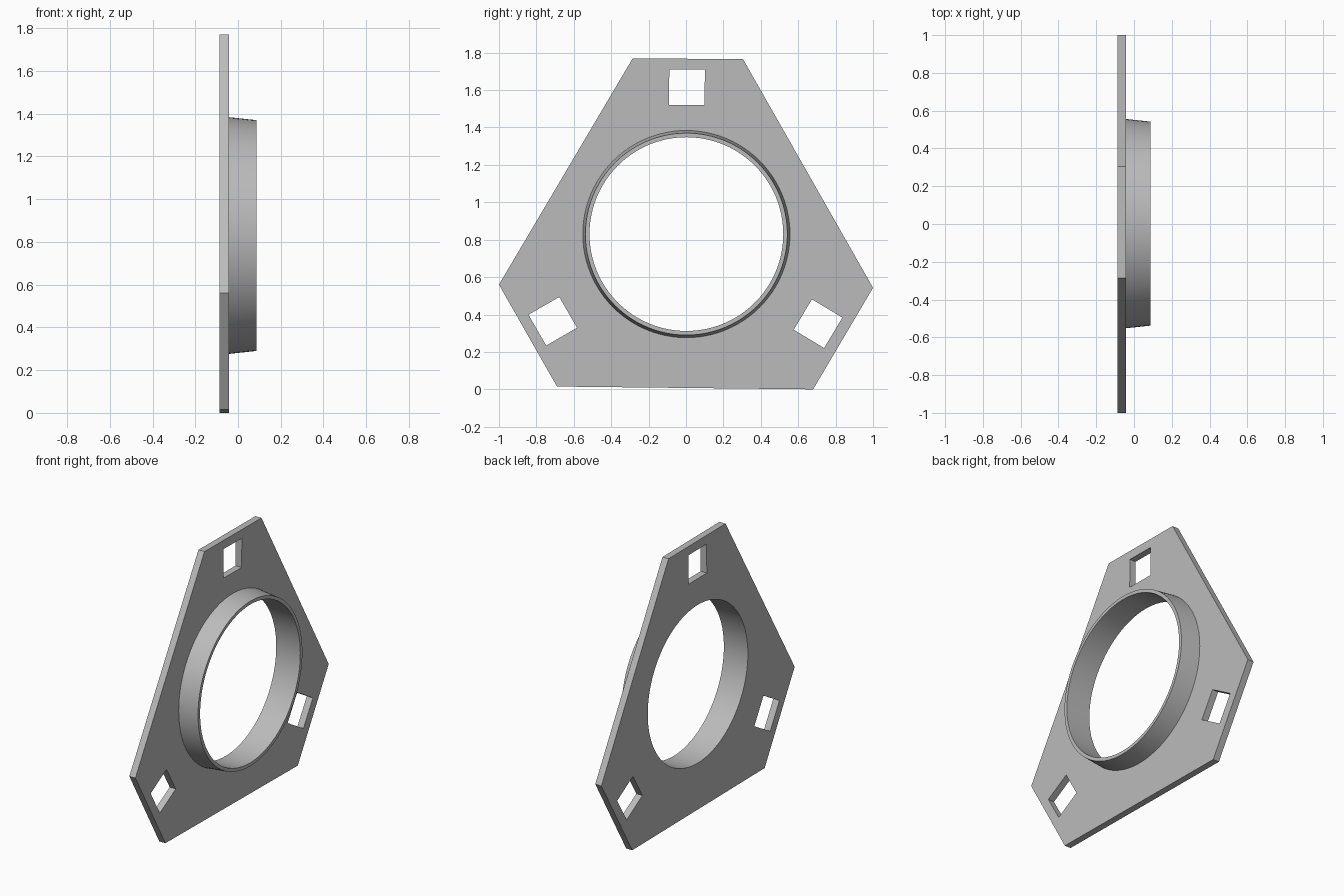
import bpy
import bmesh
from math import radians
from mathutils import Matrix

cube = bpy.data.objects.get("Cube")
if cube:
    bpy.data.objects.remove(cube, do_unlink=True)

BACK, FACE, TIP = -0.087, -0.043, 0.087   # plate back, plate face, collar end
CENTRE = (0.002, 0.83)                    # bore axis in y, z
SEGMENTS = 96

steel = bpy.data.materials.new("plain grey")
steel.use_nodes = True
grey = (0.50, 0.50, 0.50, 1)
steel.diffuse_color = grey
steel.node_tree.nodes["Principled BSDF"].inputs["Base Color"].default_value = grey


def make_object(name, bm):
    bmesh.ops.recalc_face_normals(bm, faces=bm.faces)
    mesh = bpy.data.meshes.new(name)
    bm.to_mesh(mesh)
    bm.free()
    mesh.materials.append(steel)
    obj = bpy.data.objects.new(name, mesh)
    bpy.context.collection.objects.link(obj)
    return obj


def prism(name, outline, x0, x1):
    """Extrude a y-z outline along x."""
    bm = bmesh.new()
    face = bm.faces.new([bm.verts.new((x0, y, z)) for y, z in outline])
    new = bmesh.ops.extrude_face_region(bm, geom=[face])["geom"]
    verts = [v for v in new if isinstance(v, bmesh.types.BMVert)]
    bmesh.ops.translate(bm, verts=verts, vec=(x1 - x0, 0, 0))
    return make_object(name, bm)


def cone(name, r0, r1, x0, x1):
    """Round section along x on the bore axis."""
    bm = bmesh.new()
    place = Matrix.Translation(((x0 + x1) / 2, *CENTRE)) @ Matrix.Rotation(radians(90), 4, 'Y')
    bmesh.ops.create_cone(bm, cap_ends=True, segments=SEGMENTS, radius1=r0,
                          radius2=r1, depth=x1 - x0, matrix=place)
    return make_object(name, bm)


def square_cutter(name, y, z, angle, size=0.19):
    bm = bmesh.new()
    place = (Matrix.Translation((FACE, y, z)) @ Matrix.Rotation(radians(angle), 4, 'X')
             @ Matrix.Diagonal((0.3, size, size, 1)))
    bmesh.ops.create_cube(bm, size=1, matrix=place)
    return make_object(name, bm)


def combine(target, tool, operation):
    mod = target.modifiers.new(operation.title(), 'BOOLEAN')
    mod.operation = operation
    mod.solver = 'EXACT'
    mod.object = tool
    bpy.context.view_layer.objects.active = target
    bpy.ops.object.modifier_apply(modifier=mod.name)
    bpy.data.objects.remove(tool, do_unlink=True)


# Six-sided plate, very slightly tilted
plate = prism("bearing_flange",
              [(-0.285, 1.77), (0.305, 1.765), (1.0, 0.543),
               (0.68, 0.0), (-0.69, 0.015), (-1.0, 0.56)], BACK, FACE)

# Tapered collar, its root sunk into the plate
slope = (0.54 - 0.554) / (TIP - FACE)
root = FACE - 0.02
combine(plate, cone("collar", 0.554 - slope * 0.02, 0.54, root, TIP), 'UNION')

# Straight bore through plate and collar
combine(plate, cone("bore_cutter", 0.518, 0.518, BACK - 0.1, TIP + 0.1), 'DIFFERENCE')

# Three square bolt holes
for y, z, angle in [(0.005, 1.615, -0.5), (0.706, 0.351, -31), (-0.7125, 0.364, 30)]:
    combine(plate, square_cutter("bolt_hole_cutter", y, z, angle), 'DIFFERENCE')

bpy.ops.object.select_all(action='DESELECT')
plate.select_set(True)
bpy.context.view_layer.objects.active = plate
bpy.ops.object.shade_smooth_by_angle(angle=radians(30))
